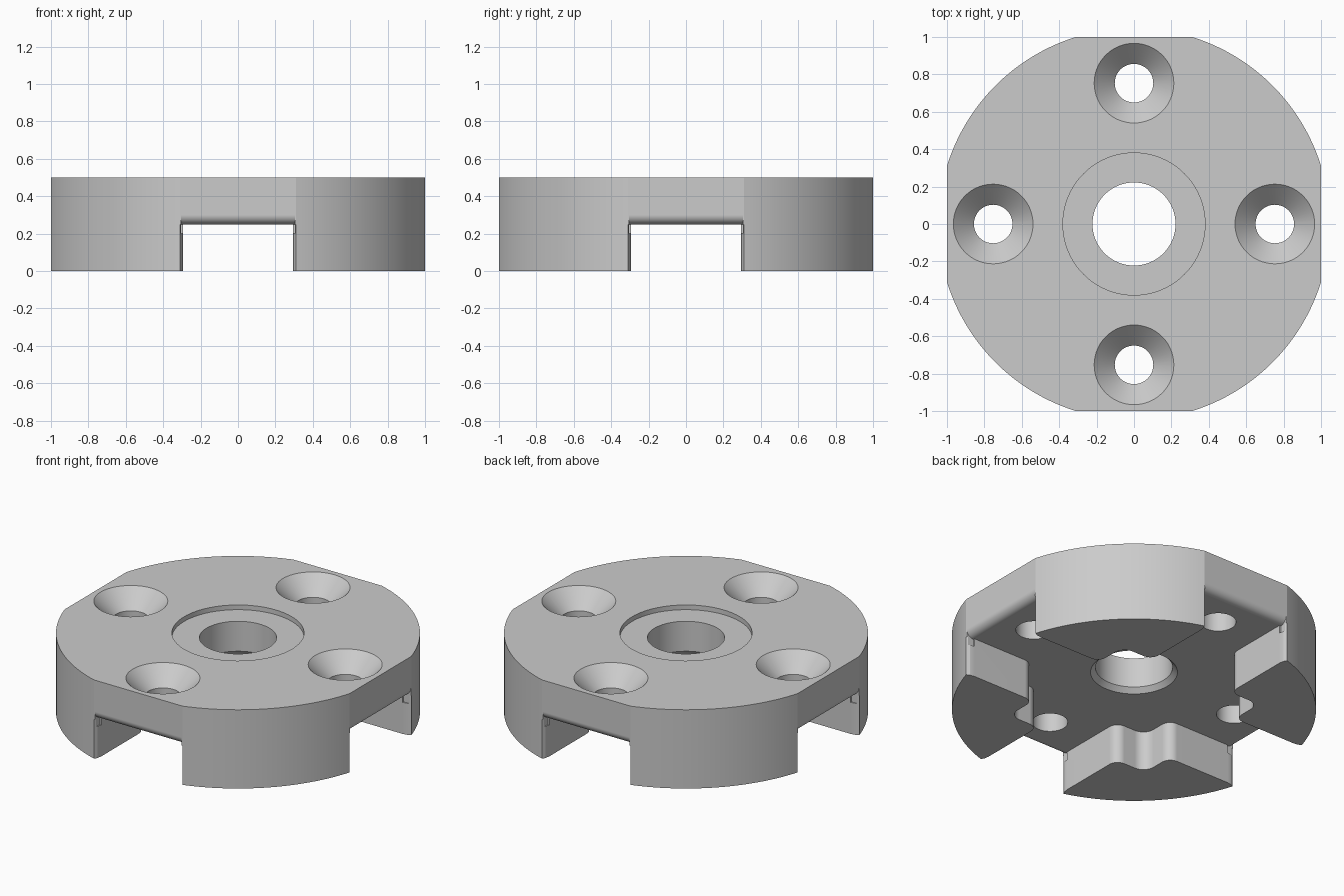
import bpy, bmesh, math
from mathutils import Vector

if "Cube" in bpy.data.objects:
    bpy.data.objects.remove(bpy.data.objects["Cube"])

RADIUS, HEIGHT, ROOF = 1.047, 0.5, 0.25
ARM, CORE = 0.295, 0.51          # half widths of the cross slot and its square centre

grey = bpy.data.materials.new("plain_grey")
grey.use_nodes = True
grey.diffuse_color = (0.6, 0.6, 0.6, 1)
grey.node_tree.nodes["Principled BSDF"].inputs["Base Color"].default_value = (0.6, 0.6, 0.6, 1)


def make_object(name, bm):
    bmesh.ops.recalc_face_normals(bm, faces=bm.faces)
    mesh = bpy.data.meshes.new(name)
    bm.to_mesh(mesh)
    bm.free()
    mesh.materials.append(grey)
    obj = bpy.data.objects.new(name, mesh)
    bpy.context.collection.objects.link(obj)
    return obj


def prism(name, points, sweep):
    """Extrude a flat 3D outline along a vector."""
    bm = bmesh.new()
    face = bm.faces.new([bm.verts.new(p) for p in points])
    new = bmesh.ops.extrude_face_region(bm, geom=[face])["geom"]
    bmesh.ops.translate(bm, vec=sweep, verts=[v for v in new if isinstance(v, bmesh.types.BMVert)])
    return make_object(name, bm)


def lathe(name, profile, centre=(0, 0), steps=64):
    """Closed solid of revolution from (radius, z) pairs."""
    bm = bmesh.new()
    rings = [[bm.verts.new((centre[0] + r * math.cos(math.tau * i / steps),
                            centre[1] + r * math.sin(math.tau * i / steps), z))
              for i in range(steps)] for r, z in profile]
    for low, high in zip(rings, rings[1:]):
        for i in range(steps):
            j = (i + 1) % steps
            bm.faces.new((low[i], low[j], high[j], high[i]))
    bm.faces.new(rings[0])
    bm.faces.new(rings[-1])
    return make_object(name, bm)


def rounded(corners, steps=8):
    """Replace each right-angled (x, y, r) corner by an arc where r > 0."""
    out = []
    for i, (x, y, r) in enumerate(corners):
        p = Vector((x, y))
        if r == 0:
            out.append(p)
            continue
        a = (Vector(corners[i - 1][:2]) - p).normalized() * r
        b = (Vector(corners[(i + 1) % len(corners)][:2]) - p).normalized() * r
        for k in range(steps + 1):
            t = math.pi / 2 * k / steps
            out.append(p + a + b - a * math.sin(t) - b * math.cos(t))
        # arc above runs from the b side to the a side, so put it in order
        out[-steps - 1:] = out[-steps - 1:][::-1]
        if (out[-1] - (p + b)).length > (out[-steps - 1] - (p + b)).length:
            out[-steps - 1:] = out[-steps - 1:][::-1]
    return out


def cut(target, cutter):
    cutter.hide_render = True
    mod = target.modifiers.new("cut", 'BOOLEAN')
    mod.operation, mod.solver, mod.object = 'DIFFERENCE', 'EXACT', cutter
    bpy.context.view_layer.objects.active = target
    bpy.ops.object.modifier_apply(modifier=mod.name)
    bpy.data.objects.remove(cutter)


# Round body with four flats
half = math.acos(1 / RADIUS)
outline = []
for q in range(4):
    for k in range(33):
        a = q * math.pi / 2 + half + (math.pi / 2 - 2 * half) * k / 32
        outline.append((RADIUS * math.cos(a), RADIUS * math.sin(a), 0))
body = prism("flange_body", outline, (0, 0, HEIGHT))

# Cross-shaped slot with a square centre, open underneath
side = [(1.2, 0.31, 0), (1.0, 0.31, 0), (0.98, 0.3, 0), (0.95, ARM, 0), (CORE, ARM, 0.06)]
quadrant = side + [(CORE, CORE, 0.075)] + [(y, x, r) for x, y, r in reversed(side)]
corners = []
for q in range(4):
    c, s = round(math.cos(q * math.pi / 2)), round(math.sin(q * math.pi / 2))
    corners += [(c * x - s * y, s * x + c * y, r) for x, y, r in quadrant]
slot = [(p.x, p.y, -0.1) for p in rounded(corners)]
cut(body, prism("slot_cutter", slot, (0, 0, ROOF + 0.1)))

# Rounded lower edge of each flat, above the slot mouth
R = 0.05
arc = [(1 - R + R * math.sin(math.pi / 2 * k / 8), ROOF + R - R * math.cos(math.pi / 2 * k / 8))
       for k in range(9)]
edge = arc + [(1.1, ROOF + R), (1.1, ROOF - R), (1 - R, ROOF - R)]
for q in range(4):
    c, s = round(math.cos(q * math.pi / 2)), round(math.sin(q * math.pi / 2))
    pts = [(c * d + s * 0.305, s * d - c * 0.305, z) for d, z in edge]
    cut(body, prism("edge_cutter", pts, (-s * 0.61, c * 0.61, 0)))

# Centre bore with a shallow recess above and a chamfer below
cut(body, lathe("bore_cutter", [(0.25, 0.1), (0.25, ROOF), (0.222, ROOF + 0.03),
                                (0.222, 0.47), (0.38, 0.47), (0.38, 0.6)], steps=96))

# Countersunk screw holes
for x, y in ((1, 0), (0, 1), (-1, 0), (0, -1)):
    cut(body, lathe("screw_cutter", [(0.103, 0.1), (0.103, 0.39), (0.213, HEIGHT), (0.213, 0.6)],
                    centre=(x * 0.753, y * 0.753)))

# Smooth curved walls, sharp edges
bpy.ops.object.select_all(action='DESELECT')
body.select_set(True)
bpy.context.view_layer.objects.active = body
bpy.ops.object.shade_smooth_by_angle(angle=math.radians(15))
weighted = body.modifiers.new("weighted_normals", 'WEIGHTED_NORMAL')
weighted.keep_sharp = True
